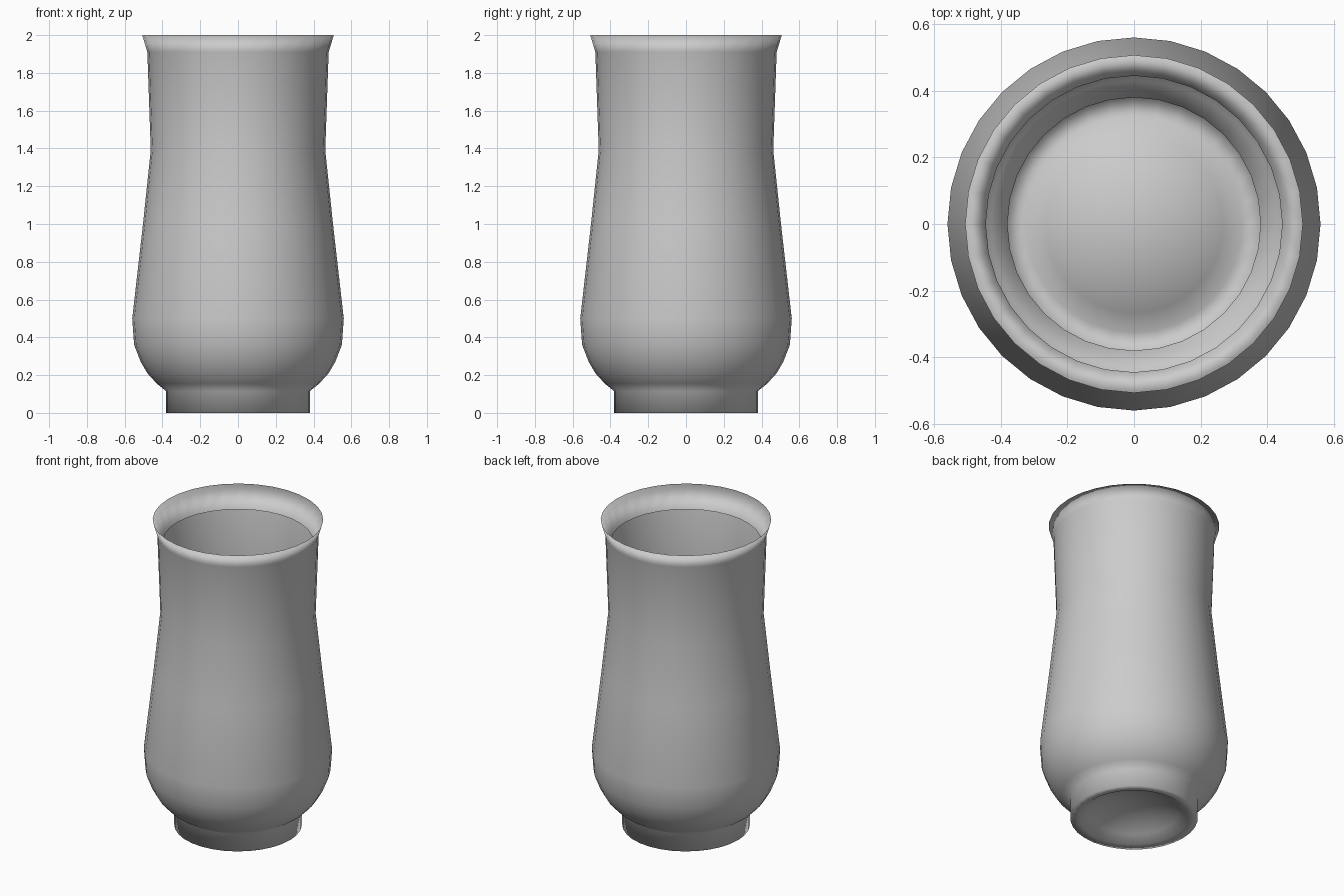
import bpy, bmesh
from math import sin, cos, pi, radians

if "Cube" in bpy.data.objects:
    bpy.data.objects.remove(bpy.data.objects["Cube"])

SIDES = 32


def lathe(name, profile):
    """Revolve (radius, height) points around z; radius 0 becomes a pole."""
    bm = bmesh.new()
    rings = []
    for r, z in profile:
        if r == 0:
            rings.append([bm.verts.new((0, 0, z))] * SIDES)
        else:
            rings.append([bm.verts.new((r * cos(2 * pi * i / SIDES),
                                        r * sin(2 * pi * i / SIDES), z))
                          for i in range(SIDES)])
    for a, b in zip(rings, rings[1:]):
        for i in range(SIDES):
            j = (i + 1) % SIDES
            corners = list(dict.fromkeys((a[i], a[j], b[j], b[i])))
            bm.faces.new(corners).smooth = True
    mesh = bpy.data.meshes.new(name)
    bm.to_mesh(mesh)
    bm.free()
    obj = bpy.data.objects.new(name, mesh)
    bpy.context.collection.objects.link(obj)
    return obj


# Domed underside, as an arc rising to the centre
rise, half_angle = 0.11, radians(38)
radius = 0.325 / sin(half_angle)
dome = [(0, rise)]
for k in range(1, 6):
    t = half_angle * k / 5
    dome.append((radius * sin(t),
                 rise * (cos(t) - cos(half_angle)) / (1 - cos(half_angle))))

# Foot ring, rounded belly, waist, flared rim and inward-folded lip
body = [(0.38, 0), (0.38, 0.115), (0.43, 0.155), (0.48, 0.21),
        (0.515, 0.27), (0.55, 0.36), (0.56, 0.50), (0.503, 1.0),
        (0.462, 1.39), (0.48, 1.91), (0.507, 2.0), (0.445, 1.86)]

lathe("vase", dome + body)
